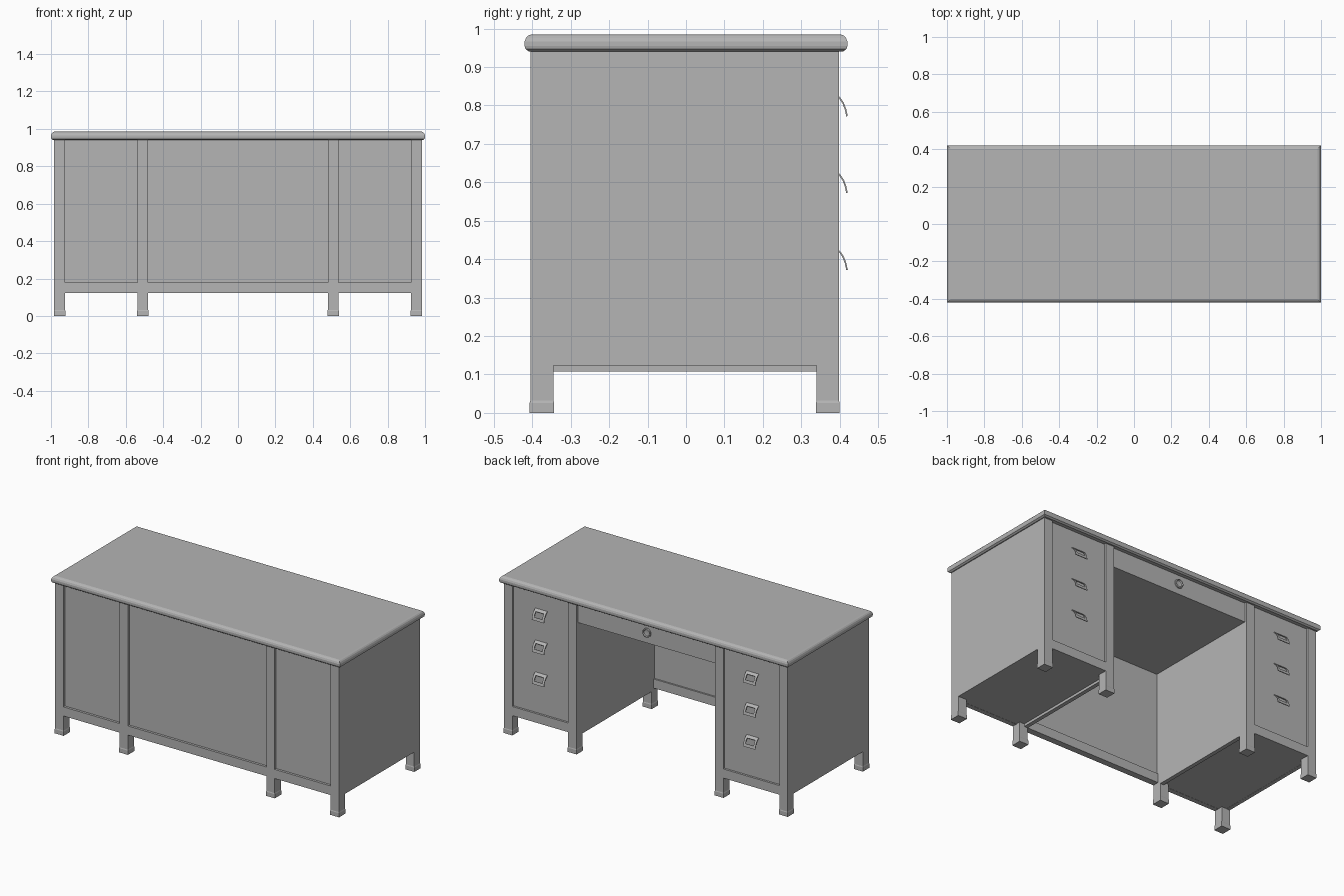
import bpy, bmesh, math
from mathutils import Matrix

if "Cube" in bpy.data.objects:
    bpy.data.objects.remove(bpy.data.objects["Cube"], do_unlink=True)

grey = bpy.data.materials.new("plain grey")
grey.use_nodes = True
GREY = (0.46, 0.46, 0.46, 1)
grey.diffuse_color = GREY
grey.node_tree.nodes["Principled BSDF"].inputs["Base Color"].default_value = GREY


def add(name, bm):
    bmesh.ops.recalc_face_normals(bm, faces=bm.faces)
    mesh = bpy.data.meshes.new(name)
    bm.to_mesh(mesh)
    bm.free()
    mesh.materials.append(grey)
    ob = bpy.data.objects.new(name, mesh)
    bpy.context.collection.objects.link(ob)
    return ob


def loft(name, rings):
    """Stack rectangles (x0, x1, y0, y1, z) into a capped solid."""
    bm = bmesh.new()
    loops = [[bm.verts.new(p) for p in ((a, c, z), (b, c, z), (b, d, z), (a, d, z))]
             for a, b, c, d, z in rings]
    for lo, hi in zip(loops, loops[1:]):
        for i in range(4):
            j = (i + 1) % 4
            bm.faces.new((lo[i], lo[j], hi[j], hi[i]))
    bm.faces.new(loops[0])
    bm.faces.new(loops[-1])
    return add(name, bm)


def box(name, x, y, z):
    x0, x1 = sorted(x)
    return loft(name, [(x0, x1, *y, z[0]), (x0, x1, *y, z[1])])


# Main levels and positions
TOP, RAIL, BASE = 0.945, 0.18, 0.123
OUT, OUT_IN, IN_OUT, IN = 0.983, 0.925, 0.538, 0.48
FRONT, FRONT_IN, BACK_IN, BACK = -0.405, -0.345, 0.34, 0.398

# Table top with a rounded edge
edge = [(0.012, 0.94), (0.002, 0.947), (0, 0.955), (0, 0.966),
        (0.004, 0.976), (0.01, 0.982), (0.018, 0.985)]
loft("table_top", [(i - 1, 1 - i, i - 0.42, 0.42 - i, z) for i, z in edge])


def leg(name, x0, x1, y0, y1):
    """Square post with a slightly flared foot."""
    f = 0.002
    wide = (x0 - f, x1 + f, y0 - f, y1 + f)
    slim = (x0, x1, y0, y1)
    loft(name, [(*wide, 0), (*wide, 0.026), (*slim, 0.032), (*slim, TOP)])


def handle(name, cx, cz, y):
    """Curved rectangular pull with an open middle."""
    xs = [cx - 0.042, cx - 0.028, cx + 0.028, cx + 0.042]
    profile = [(0, 0.032), (0.015, 0.019), (0.024, 0.006), (0.03, -0.01), (0.034, -0.028)]
    bm = bmesh.new()
    grid = [[bm.verts.new((x, y + dy, cz + dz)) for x in xs] for dy, dz in profile]
    for r in range(len(profile) - 1):
        for c in range(3):
            if c != 1 or r in (0, len(profile) - 2):
                bm.faces.new((grid[r][c], grid[r][c + 1],
                              grid[r + 1][c + 1], grid[r + 1][c]))
    ob = add(name, bm)
    mod = ob.modifiers.new("thickness", "SOLIDIFY")
    mod.thickness = 0.004
    mod.offset = 0


# Two mirrored pedestals
for side, s in (("left", 1), ("right", -1)):
    for part, a, b in (("outer", OUT_IN, OUT), ("inner", IN, IN_OUT)):
        x0, x1 = sorted((s * a, s * b))
        leg(f"{side}_{part}_front_leg", x0, x1, FRONT, FRONT_IN)
        leg(f"{side}_{part}_back_leg", x0, x1, BACK_IN, BACK)
    span = (s * IN_OUT, s * OUT_IN)
    box(f"{side}_outer_side", (s * 0.96, s * OUT), (FRONT_IN, BACK_IN), (BASE, TOP))
    box(f"{side}_inner_side", (s * IN, s * 0.505), (FRONT_IN, BACK_IN), (0.108, TOP))
    box(f"{side}_pedestal_floor", (s * 0.505, s * 0.96),
        (FRONT + 0.03, BACK - 0.03), (BASE + 0.001, BASE + 0.015))
    box(f"{side}_front_rail", span, (FRONT, FRONT + 0.03), (BASE, RAIL))
    box(f"{side}_back_rail", span, (BACK - 0.03, BACK), (BASE, RAIL))
    box(f"{side}_front_panel", span, (FRONT + 0.015, FRONT + 0.03), (RAIL, TOP))
    box(f"{side}_drawer_front", span, (BACK - 0.03, BACK - 0.013), (RAIL, TOP))
    for i in range(3):
        handle(f"{side}_drawer_handle_{i + 1}", s * 0.732, 0.8 - 0.2 * i, BACK - 0.013)

# Knee space between the pedestals
box("centre_front_rail", (-IN, IN), (FRONT, FRONT + 0.04), (BASE, RAIL))
box("centre_front_panel", (-IN, IN), (FRONT + 0.015, FRONT + 0.03), (RAIL, TOP))
box("centre_drawer", (-IN, IN), (FRONT + 0.03, BACK - 0.013), (0.82, TOP))

# Round dished pull on the centre drawer
bm = bmesh.new()
dish = [(0.028, 0), (0.028, 0.008), (0.022, 0.01), (0.018, 0.004), (0, 0.001)]
pts = [bm.verts.new((r, 0, h)) for r, h in dish]
edges = [bm.edges.new(p) for p in zip(pts, pts[1:])]
bmesh.ops.spin(bm, geom=pts + edges, cent=(0, 0, 0), axis=(0, 0, 1),
               angle=math.tau, steps=20, use_merge=True)
bmesh.ops.remove_doubles(bm, verts=bm.verts, dist=0.0001)
turn = Matrix.Translation((0, BACK - 0.013, 0.885)) @ Matrix.Rotation(-math.pi / 2, 4, "X")
bmesh.ops.transform(bm, matrix=turn, verts=bm.verts)
pull = add("centre_drawer_pull", bm)
bpy.ops.object.select_all(action="DESELECT")
pull.select_set(True)
bpy.context.view_layer.objects.active = pull
bpy.ops.object.shade_smooth_by_angle(angle=math.radians(30))
